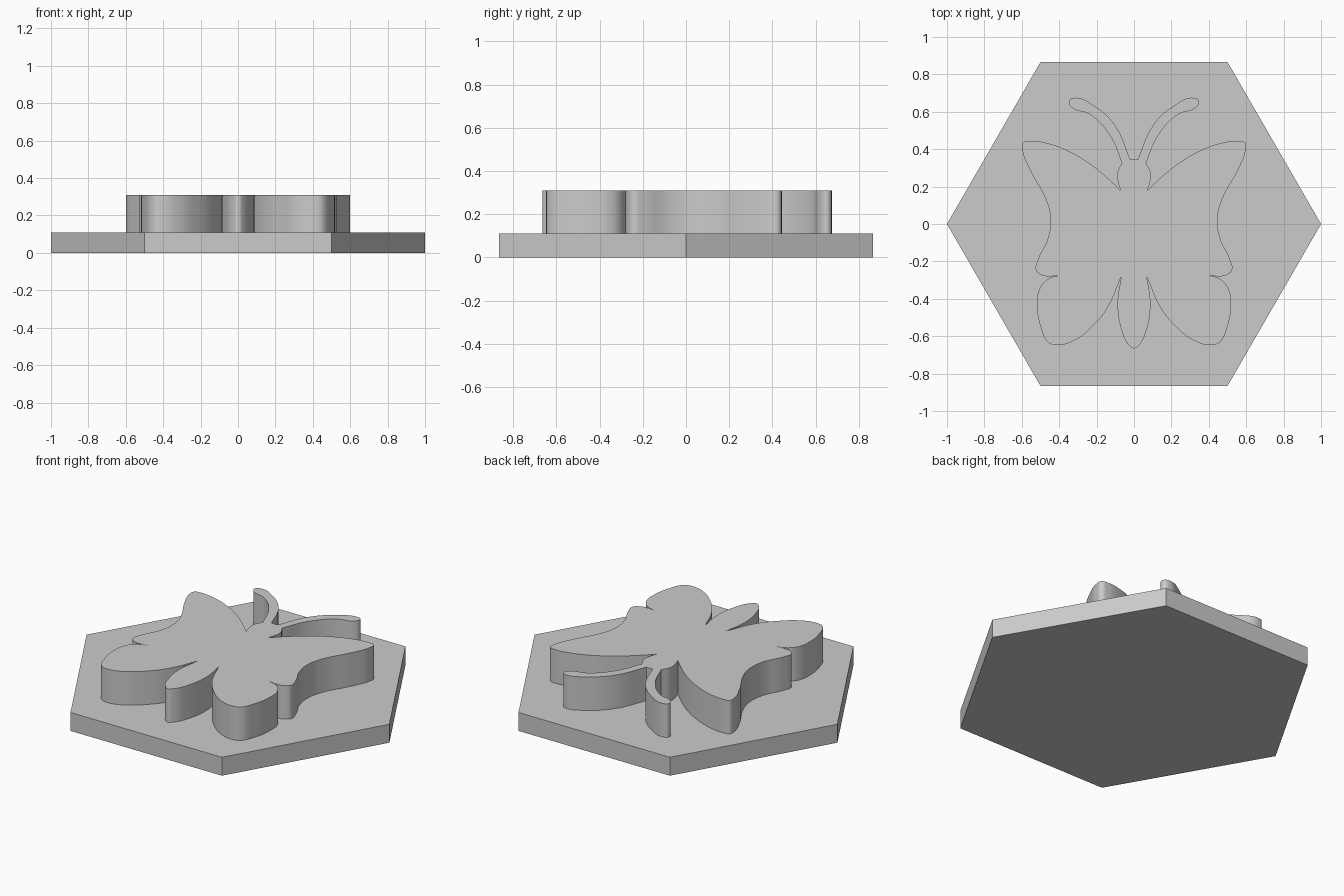
import bpy, bmesh, math

cube = bpy.data.objects.get("Cube")
if cube:
    bpy.data.objects.remove(cube)

BASE_TOP, TOP = 0.11, 0.31

grey = bpy.data.materials.new("light_grey")
grey.use_nodes = True
colour = (0.6, 0.6, 0.6, 1)
grey.diffuse_color = colour
grey.node_tree.nodes["Principled BSDF"].inputs["Base Color"].default_value = colour

# Hexagonal base plate
bpy.ops.mesh.primitive_cylinder_add(vertices=6, radius=1, depth=BASE_TOP,
                                    location=(0, 0, BASE_TOP / 2),
                                    rotation=(0, 0, math.radians(30)))
base = bpy.context.object
base.name = "hexagon_base"
base.data.materials.append(grey)

# Half outline of the butterfly; each run starts at a sharp corner
runs = [
    # antenna
    [(0.02, 0.345), (0.10, 0.525), (0.21, 0.63), (0.325, 0.674), (0.348, 0.655),
     (0.335, 0.625), (0.235, 0.585), (0.13, 0.475)],
    # head
    [(0.064, 0.326), (0.09, 0.27), (0.086, 0.225)],
    # upper wing
    [(0.07, 0.177), (0.14, 0.245), (0.246, 0.33), (0.353, 0.392), (0.46, 0.431),
     (0.556, 0.444), (0.594, 0.433), (0.597, 0.396), (0.556, 0.289), (0.47, 0.128),
     (0.446, 0.03), (0.46, -0.075), (0.513, -0.19), (0.524, -0.246), (0.497, -0.272),
     (0.45, -0.280)],
    # lower wing
    [(0.40, -0.274), (0.46, -0.294), (0.503, -0.342), (0.518, -0.433), (0.497, -0.556),
     (0.46, -0.631), (0.417, -0.647), (0.326, -0.626), (0.22, -0.545), (0.14, -0.445)],
    # tail
    [(0.068, -0.28), (0.088, -0.43), (0.064, -0.575), (0.03, -0.645)],
]
half = [(x, y, i == 0) for run in runs for i, (x, y) in enumerate(run)]
outline = half + [(0, -0.665, False)] + [(-x, y, c) for x, y, c in reversed(half)]

# Filled closed curve, thick enough to stand on the base
curve = bpy.data.curves.new("butterfly", "CURVE")
curve.dimensions = "2D"
curve.fill_mode = "BOTH"
curve.resolution_u = 8
curve.extrude = (TOP - BASE_TOP) / 2
spline = curve.splines.new("BEZIER")
spline.bezier_points.add(len(outline) - 1)
spline.use_cyclic_u = True
for point, (x, y, corner) in zip(spline.bezier_points, outline):
    point.co = (x, y, 0)
    kind = "VECTOR" if corner else "AUTO"
    point.handle_left_type = point.handle_right_type = kind

butterfly = bpy.data.objects.new("butterfly", curve)
bpy.context.collection.objects.link(butterfly)
butterfly.location.z = (TOP + BASE_TOP) / 2
bpy.ops.object.select_all(action="DESELECT")
butterfly.select_set(True)
bpy.context.view_layer.objects.active = butterfly
bpy.ops.object.convert(target="MESH")
butterfly = bpy.context.object

# Weld the caps to the walls and smooth only the curved walls
bm = bmesh.new()
bm.from_mesh(butterfly.data)
bmesh.ops.remove_doubles(bm, verts=bm.verts, dist=0.0005)
bmesh.ops.recalc_face_normals(bm, faces=bm.faces)
bm.to_mesh(butterfly.data)
bm.free()
butterfly.data.materials.clear()
butterfly.data.materials.append(grey)
bpy.ops.object.shade_smooth_by_angle(angle=math.radians(35))
